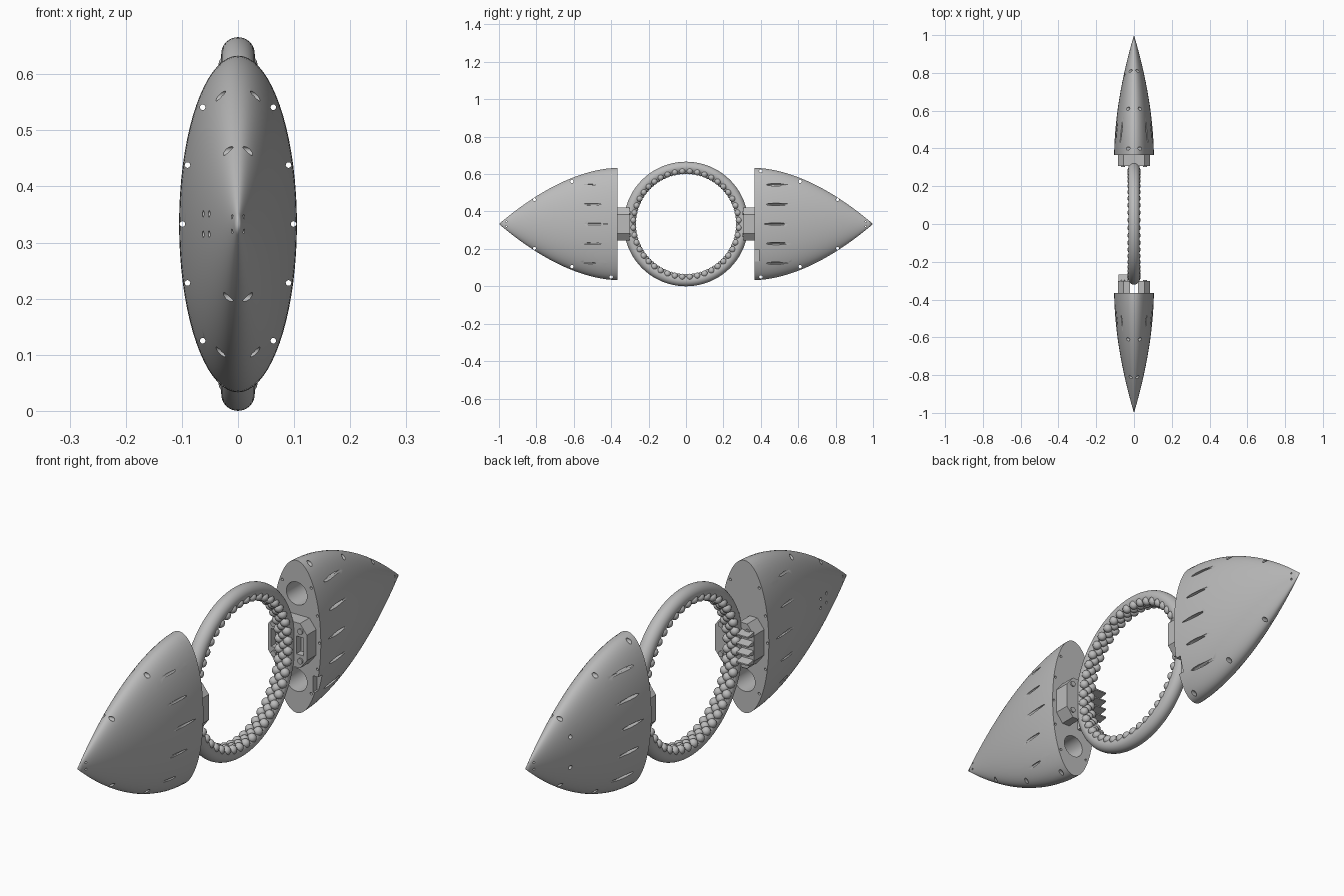
import bpy, bmesh
from math import pi, sin, cos, sqrt, radians
from mathutils import Matrix, Vector

if "Cube" in bpy.data.objects:
    bpy.data.objects.remove(bpy.data.objects["Cube"])

CZ = 0.333                      # height of the central axis
BASE, TIP = 0.365, 1.0          # pod extent along y
HALF_W, HALF_H = 0.105, 0.30    # pod base ellipse

grey = bpy.data.materials.new("plain_grey")
grey.use_nodes = True
grey.diffuse_color = (0.5, 0.5, 0.5, 1)
grey.node_tree.nodes["Principled BSDF"].inputs["Base Color"].default_value = (0.5, 0.5, 0.5, 1)


def finish(bm, name, side=1):
    """Mirror to the given end, lift to the axis height and link."""
    for v in bm.verts:
        v.co.y *= side
        v.co.z += CZ
    bmesh.ops.recalc_face_normals(bm, faces=bm.faces)
    mesh = bpy.data.meshes.new(name)
    bm.to_mesh(mesh)
    bm.free()
    mesh.materials.append(grey)
    ob = bpy.data.objects.new(name, mesh)
    bpy.context.collection.objects.link(ob)
    return ob


def activate(ob):
    bpy.ops.object.select_all(action='DESELECT')
    ob.select_set(True)
    bpy.context.view_layer.objects.active = ob


def cut(ob, cutter):
    activate(ob)
    mod = ob.modifiers.new("cut", 'BOOLEAN')
    mod.operation, mod.solver, mod.object = 'DIFFERENCE', 'EXACT', cutter
    bpy.ops.object.modifier_apply(modifier=mod.name)
    bpy.data.objects.remove(cutter)


def smooth(ob, angle=32):
    activate(ob)
    bpy.ops.object.shade_smooth_by_angle(angle=radians(angle))


def rod(bm, start, end, r, r2=None, segs=16):
    a, b = Vector(start), Vector(end)
    d = b - a
    m = Matrix.Translation((a + b) / 2) @ d.to_track_quat('Z', 'Y').to_matrix().to_4x4()
    bmesh.ops.create_cone(bm, cap_ends=True, segments=segs, radius1=r,
                          radius2=r if r2 is None else r2, depth=d.length, matrix=m)


def box(bm, lo, hi):
    lo, hi = Vector(lo), Vector(hi)
    m = Matrix.Translation((lo + hi) / 2) @ Matrix.Diagonal((hi - lo).to_4d())
    m[3][3] = 1
    bmesh.ops.create_cube(bm, size=1, matrix=m)


def bridge(bm, a, b):
    n = len(a)
    for i in range(n):
        bm.faces.new((a[i], a[(i + 1) % n], b[(i + 1) % n], b[i]))


def prism(bm, pts, y0, y1):
    a, b = ([bm.verts.new((x, y, z)) for x, z in pts] for y in (y0, y1))
    bridge(bm, a, b)
    bm.faces.new(a)
    bm.faces.new(b)


def taper(y):
    return 1 - max(0, (y - BASE) / (TIP - BASE)) ** 1.8


def surface_x(y, z):
    f = taper(y)
    return HALF_W * f * sqrt(max(0, 1 - (z / (HALF_H * f)) ** 2))


def pod(name, side):
    # Pointed shell lofted from shrinking ellipses
    bm = bmesh.new()
    segs, rings = 72, 28
    loops = []
    for k in range(rings):
        y = BASE + (TIP - BASE) * k / rings
        f = taper(y)
        loops.append([bm.verts.new((HALF_W * f * cos(2 * pi * i / segs), y,
                                    HALF_H * f * sin(2 * pi * i / segs))) for i in range(segs)])
    for a, b in zip(loops, loops[1:]):
        bridge(bm, a, b)
    nose = bm.verts.new((0, TIP, 0))
    for i in range(segs):
        bm.faces.new((loops[-1][i], loops[-1][(i + 1) % segs], nose))
    bm.faces.new(loops[0])
    body = finish(bm, name, side)

    # Slim vents and cross-drilled screw holes
    bm = bmesh.new()
    for sx in (-1, 1):
        for z in (-0.21, -0.105, 0, 0.105, 0.21):
            x = surface_x(0.48, z)
            m = (Matrix.Translation((sx * x, 0.48, z)) @ Matrix.Rotation(sx * 0.09, 4, 'Z')
                 @ Matrix.Diagonal((0.016, 0.05, 0.0065, 1)))
            bmesh.ops.create_uvsphere(bm, u_segments=20, v_segments=12, radius=1, matrix=m)
    for sz in (-1, 1):
        for y, z, r in ((0.40, 0.283, 0.009), (0.61, 0.228, 0.009),
                        (0.81, 0.13, 0.008), (0.96, 0.013, 0.004)):
            rod(bm, (-0.2, y, sz * z), (0.2, y, sz * z), r)
        if side < 0:
            for y in (0.75, 0.80):
                rod(bm, (-0.2, y, sz * 0.018), (-0.025, y, sz * 0.018), 0.006)
        else:
            rod(bm, (-0.2, 0.79, sz * 0.06), (-0.025, 0.79, sz * 0.06), 0.008)
    cut(body, finish(bm, "vent_cutter", side))

    # Round ports and rim holes in the inner face
    bm = bmesh.new()
    for sz in (-1, 1):
        rod(bm, (0, 0.3, sz * 0.17), (0, 0.47, sz * 0.17), 0.045, segs=40)
    for sx in (-1, 1):
        for x, z in ((0.063, 0.208), (0.063, -0.208), (0.09, 0.105), (0.09, -0.105), (0.099, 0)):
            rod(bm, (sx * x, 0.3, z), (sx * x, 0.56, z), 0.005, segs=12)
    if side > 0:
        box(bm, (0.07, 0.3, -0.2), (0.13, 0.39, -0.135))
    cut(body, finish(bm, "port_cutter", side))
    smooth(body)


pod("front_pod", -1)
pod("back_pod", 1)

# Ring: round outside, flat band inside
bm = bmesh.new()
steps, arc, major, minor = 128, 22, 0.303, 0.03
loops = []
for k in range(steps):
    t = 2 * pi * k / steps
    loop = []
    for i in range(arc + 1):
        a = radians(-39 + 258 * i / arc)
        r = major + minor * sin(a)
        loop.append(bm.verts.new((minor * cos(a), r * cos(t), r * sin(t))))
    loops.append(loop)
for k in range(steps):
    bridge(bm, loops[k], loops[(k + 1) % steps])
ring = finish(bm, "ring")
bm = bmesh.new()
box(bm, (-0.1, -0.4, -0.088), (0.1, -0.306, 0.088))
cut(ring, finish(bm, "ring_gap_cutter"))
smooth(ring)

# Three staggered rows of beads lining the ring
bm = bmesh.new()
count = 44
for row in (-1, 0, 1):
    for k in range(count):
        t = 2 * pi * (k + 0.5 * abs(row)) / count
        m = Matrix.Translation((row * 0.018, 0.284 * cos(t), 0.284 * sin(t)))
        bmesh.ops.create_uvsphere(bm, u_segments=14, v_segments=8, radius=0.0175, matrix=m)
smooth(finish(bm, "ring_beads"), 60)

# Back bracket: chamfered block holding the ring
half = [(0.03, -0.088), (0.055, -0.088), (0.085, -0.05),
        (0.085, 0.05), (0.055, 0.088), (0.03, 0.088)]
bm = bmesh.new()
prism(bm, half + [(-x, z) for x, z in reversed(half)], 0.307, 0.37)
back_bracket = finish(bm, "back_bracket")
bm = bmesh.new()
for sx in (-1, 1):
    box(bm, (sx * 0.055 - 0.016, 0.29, -0.035), (sx * 0.055 + 0.016, 0.335, 0.035))
cut(back_bracket, finish(bm, "bracket_pocket_cutter"))

# Front bracket: two separate halves with an open middle
for name, sx in (("front_bracket_left", 1), ("front_bracket_right", -1)):
    bm = bmesh.new()
    prism(bm, [(sx * (x if x > 0.04 else 0.022), z) for x, z in half], 0.302, 0.37)
    finish(bm, name, -1)

# Tapered ribs on the right half of the front bracket
bm = bmesh.new()
for z in (-0.054, -0.018, 0.018, 0.054):
    prism(bm, [(-0.083, z - 0.009), (-0.032, z - 0.009), (-0.032, z + 0.009), (-0.083, z + 0.009)],
          0.267, 0.305)
    for v in bm.verts[:]:
        if v.co.y < 0.28 and abs(v.co.z - z) < 0.01:
            v.co.z = z + (v.co.z - z) * 0.3
finish(bm, "bracket_ribs", -1)

# Screw heads on both brackets
for name, side, y in (("front_screws", -1, 0.302), ("back_screws", 1, 0.307)):
    bm = bmesh.new()
    for sx in (-1, 1):
        for sz in (-1, 1):
            rod(bm, (sx * 0.058, y - 0.006, sz * 0.058), (sx * 0.058, y + 0.01, sz * 0.058), 0.011)
    smooth(finish(bm, name, side))
